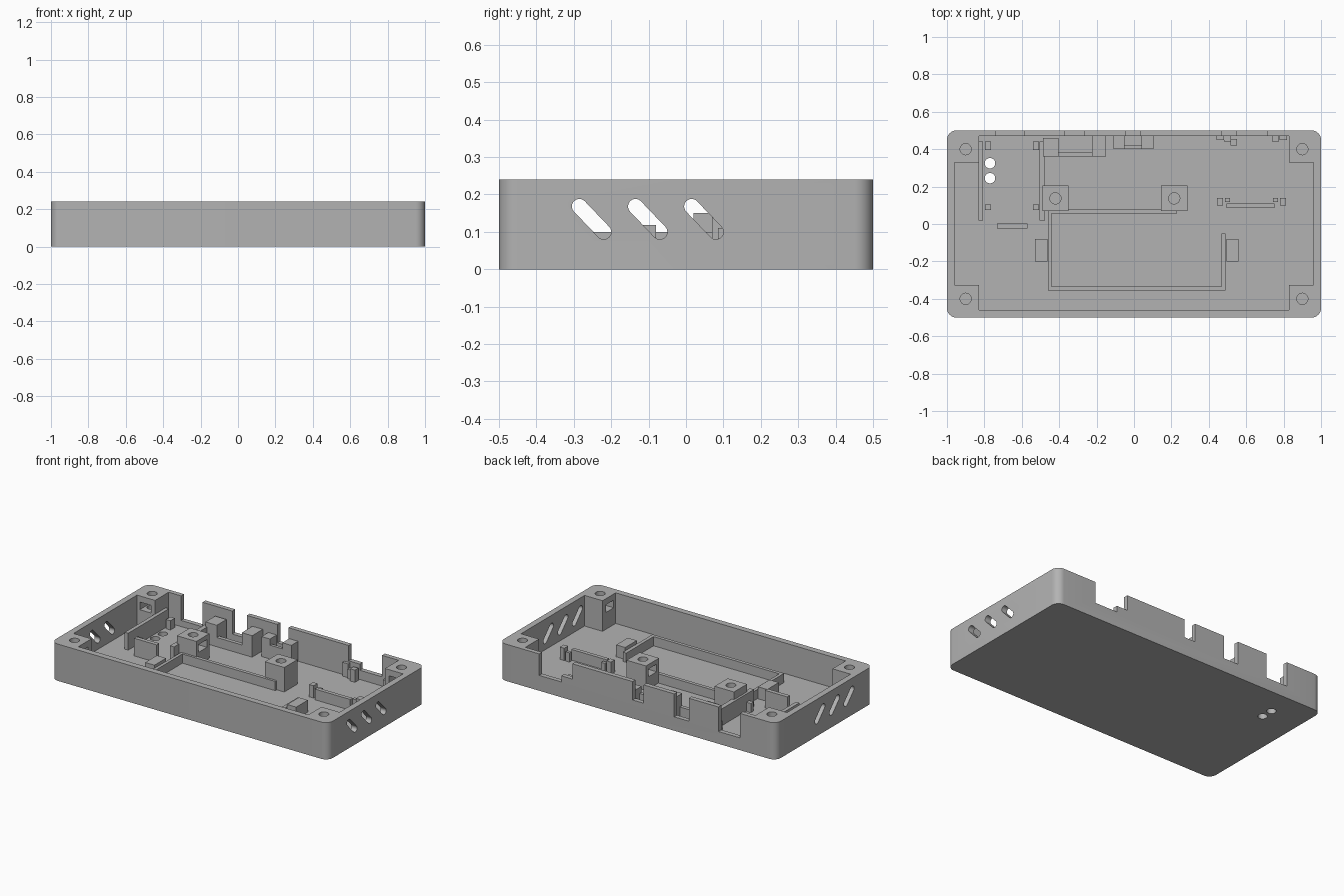
import bpy, bmesh, math
from mathutils import Matrix, Vector

if "Cube" in bpy.data.objects:
    bpy.data.objects.remove(bpy.data.objects["Cube"])

grey = bpy.data.materials.new("plain grey")
grey.diffuse_color = (0.45, 0.45, 0.45, 1)
grey.use_nodes = True
grey.node_tree.nodes["Principled BSDF"].inputs["Base Color"].default_value = grey.diffuse_color
FLOOR, TOP = 0.04, 0.24


def finish(name, bm):
    bmesh.ops.recalc_face_normals(bm, faces=bm.faces)
    me = bpy.data.meshes.new(name)
    bm.to_mesh(me)
    bm.free()
    me.materials.append(grey)
    ob = bpy.data.objects.new(name, me)
    bpy.context.collection.objects.link(ob)
    return ob


def box(name, x0, x1, y0, y1, z0, z1):
    bm = bmesh.new()
    m = Matrix.Translation(((x0 + x1) / 2, (y0 + y1) / 2, (z0 + z1) / 2))
    m = m @ Matrix.Diagonal((x1 - x0, y1 - y0, z1 - z0, 1))
    bmesh.ops.create_cube(bm, size=1, matrix=m)
    return finish(name, bm)


def prism(name, pts, extrude):
    bm = bmesh.new()
    face = bm.faces.new([bm.verts.new(p) for p in pts])
    res = bmesh.ops.extrude_face_region(bm, geom=[face])
    verts = [v for v in res["geom"] if isinstance(v, bmesh.types.BMVert)]
    bmesh.ops.translate(bm, verts=verts, vec=Vector(extrude))
    return finish(name, bm)


def drill(x, y, z0, z1, r=0.03):
    ring = [(x + r * math.cos(i * math.tau / 32), y + r * math.sin(i * math.tau / 32), z0)
            for i in range(32)]
    return prism("drill_cutter", ring, (0, 0, z1 - z0))


def cut(ob, cutters):
    for c in cutters:
        m = ob.modifiers.new("cut", "BOOLEAN")
        m.operation, m.solver, m.object = "DIFFERENCE", "EXACT", c
    bpy.context.view_layer.update()
    dg = bpy.context.evaluated_depsgraph_get()
    me = bpy.data.meshes.new_from_object(ob.evaluated_get(dg))
    ob.modifiers.clear()
    ob.data = me
    for c in cutters:
        bpy.data.objects.remove(c, do_unlink=True)


def smooth(ob):
    bpy.ops.object.select_all(action="DESELECT")
    ob.select_set(True)
    bpy.context.view_layer.objects.active = ob
    bpy.ops.object.shade_smooth_by_angle(angle=math.radians(30))


# Rounded case body
R = 0.05
outline = []
for k, (sx, sy) in enumerate([(1, 1), (-1, 1), (-1, -1), (1, -1)]):
    for i in range(9):
        a = (k + i / 8) * math.pi / 2
        outline.append((sx * (1 - R) + R * math.cos(a), sy * (0.5 - R) + R * math.sin(a), 0))
case = prism("case", outline, (0, 0, TOP))

# Cavity as a cross, leaving four corner posts
cutters = [box("cavity_cutter", -0.96, 0.96, -0.325, 0.33, FLOOR, 0.3),
           box("cavity_cutter", -0.83, 0.83, -0.46, 0.47, FLOOR, 0.3)]

# Screw holes and nut pockets in the corner posts
for sx in (-1, 1):
    for sy in (-1, 1):
        cutters.append(drill(sx * 0.9, sy * 0.4, 0.1, 0.3))
    xa, xb = sorted((sx * 0.8, sx * 0.94))
    cutters.append(box("nut_cutter", xa, xb, -0.44, -0.36, 0.15, 0.2))
    xa, xb = sorted((sx * 0.86, sx * 0.94))
    cutters.append(box("nut_cutter", xa, xb, 0.3, 0.44, 0.15, 0.2))

# Port notches in the back wall
for x0, x1, z in [(-0.74, -0.585, 0.08), (-0.37, -0.265, 0.09), (-0.045, 0.035, 0.12),
                  (0.47, 0.56, 0.14), (0.55, 0.71, 0.1)]:
    cutters.append(box("notch_cutter", x0, x1, 0.44, 0.56, z, 0.3))

# Slanted vent slots through both end walls
for k in range(3):
    y0, z0, y1, z1, r = -0.285 + 0.15 * k, 0.168, -0.22 + 0.15 * k, 0.1, 0.02
    ang = math.atan2(z1 - z0, y1 - y0)
    pts = []
    for cy, cz, start in [(y1, z1, ang - math.pi / 2), (y0, z0, ang + math.pi / 2)]:
        for i in range(13):
            a = start + math.pi * i / 12
            pts.append((cy + r * math.cos(a), cz + r * math.sin(a)))
    for x in (-1.1, 0.9):
        cutters.append(prism("vent_cutter", [(x, y, z) for y, z in pts], (0.2, 0, 0)))

# Two small holes in the floor
for y in (0.325, 0.245):
    cutters.append(drill(-0.77, y, -0.1, 0.1, 0.028))
cut(case, cutters)
smooth(case)

# Screw standoffs with nut pockets facing each other
for side, x, wx in [("left", -0.42, 1), ("right", 0.215, -1)]:
    post = box(side + "_standoff", x - 0.07, x + 0.07, 0.07, 0.205, 0.03, 0.2)
    xa, xb = sorted((x - wx * 0.045, x + wx * 0.1))
    cut(post, [drill(x, 0.137, 0.06, 0.3), box("nut_cutter", xa, xb, 0.095, 0.18, 0.12, 0.17)])
    smooth(post)

# Ribs, blocks and clips standing on the floor: x0, x1, y0, y1, top
parts = {
    "battery_rib_left": (-0.46, -0.44, -0.355, 0.08, 0.1),
    "battery_rib_front": (-0.46, 0.49, -0.355, -0.333, 0.1),
    "battery_rib_right": (0.467, 0.49, -0.355, -0.05, 0.1),
    "battery_rib_back": (-0.46, 0.23, 0.055, 0.078, 0.1),
    "battery_clip_left": (-0.53, -0.463, -0.2, -0.08, 0.118),
    "battery_clip_right": (0.495, 0.56, -0.2, -0.08, 0.118),
    "board_rib_left": (-0.832, -0.807, 0.02, 0.44, 0.15),
    "board_rib_right": (-0.505, -0.475, 0.02, 0.44, 0.15),
    "board_stop": (-0.733, -0.57, -0.025, 0.002, 0.155),
    "port_block_left": (-0.487, -0.405, 0.36, 0.46, 0.18),
    "port_block_right": (-0.225, -0.15, 0.36, 0.475, 0.18),
    "port_back_bar": (-0.41, -0.22, 0.36, 0.385, 0.1),
    "socket_block_left": (-0.11, -0.05, 0.4, 0.475, 0.17),
    "socket_block_right": (0.04, 0.105, 0.4, 0.475, 0.17),
    "socket_back_bar": (-0.06, 0.05, 0.4, 0.42, 0.13),
    "module_bar": (0.495, 0.75, 0.085, 0.11, 0.11),
    "module_peg": (0.515, 0.55, 0.42, 0.455, 0.12),
}
for x in (-0.78, -0.525):
    parts["board_back_peg_%d" % (x * -100)] = (x - 0.016, x + 0.016, 0.395, 0.44, 0.1)
    parts["board_front_peg_%d" % (x * -100)] = (x - 0.016, x + 0.016, 0.075, 0.105, 0.1)
for i, x in enumerate((0.46, 0.797)):
    inner = 0.5 if i == 0 else 0.757
    parts["module_post_%d" % i] = (x - 0.016, x + 0.016, 0.1, 0.14, 0.12)
    parts["module_ear_%d" % i] = (inner - 0.014, inner + 0.014, 0.118, 0.14, 0.1)
    parts["module_wall_post_%d" % i] = (x - 0.02, x + 0.02, 0.45, 0.475, 0.13)
    parts["module_wall_ear_%d" % i] = (inner - 0.018, inner + 0.018, 0.44, 0.475, 0.1)
for name, (x0, x1, y0, y1, z) in parts.items():
    box(name, x0, x1, y0, y1, FLOOR - 0.01, z)
